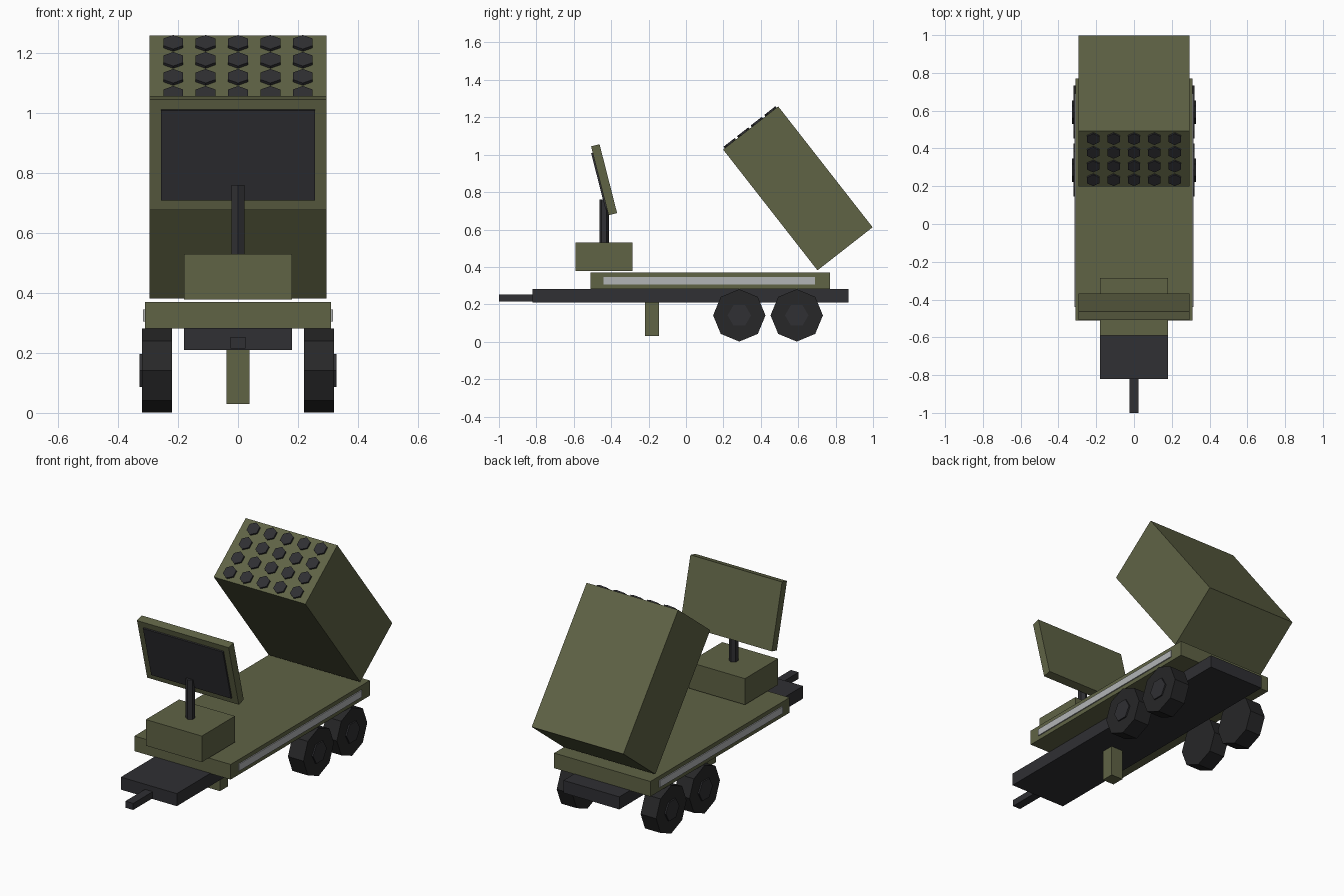
import bpy, math
from mathutils import Matrix, Vector

if "Cube" in bpy.data.objects:
    bpy.data.objects.remove(bpy.data.objects["Cube"])


def material(name, rgb):
    m = bpy.data.materials.new(name)
    m.diffuse_color = (*rgb, 1)
    m.use_nodes = True
    m.node_tree.nodes["Principled BSDF"].inputs["Base Color"].default_value = m.diffuse_color
    return m


OLIVE = material("olive", (0.115, 0.125, 0.06))
DARK = material("dark_metal", (0.029, 0.029, 0.033))
RUBBER = material("rubber", (0.02, 0.02, 0.021))
STRIP = material("light_grey", (0.45, 0.46, 0.47))


def make(name, verts, faces, mat, matrix=Matrix()):
    me = bpy.data.meshes.new(name)
    me.from_pydata([Vector(v) for v in verts], [], faces)
    me.materials.append(mat)
    ob = bpy.data.objects.new(name, me)
    ob.matrix_world = matrix
    bpy.context.collection.objects.link(ob)
    return ob


def box(name, x, y, z, mat, matrix=Matrix()):
    """Box from (min, max) ranges."""
    verts = [(a, b, c) for a in x for b in y for c in z]
    faces = [(0, 1, 3, 2), (4, 6, 7, 5), (0, 4, 5, 1),
             (2, 3, 7, 6), (0, 2, 6, 4), (1, 5, 7, 3)]
    return make(name, verts, faces, mat, matrix)


def prism(name, n, r, z0, z1, mat, matrix=Matrix()):
    """n-sided prism along local z, with a corner on local +y."""
    verts = [(r * math.sin(2 * math.pi * i / n), r * math.cos(2 * math.pi * i / n), z)
             for z in (z0, z1) for i in range(n)]
    faces = [tuple(range(n)), tuple(range(2 * n - 1, n - 1, -1))]
    faces += [(i, i + n, (i + 1) % n + n, (i + 1) % n) for i in range(n)]
    return make(name, verts, faces, mat, matrix)


def tilted(y, z, degrees):
    return Matrix.Translation((0, y, z)) @ Matrix.Rotation(math.radians(degrees), 4, 'X')


# Trailer frame, deck and support
box("chassis", (-0.18, 0.18), (-0.82, 0.87), (0.21, 0.283), DARK)
box("tow_bar", (-0.025, 0.025), (-1.0, -0.82), (0.215, 0.253), DARK)
box("deck", (-0.31, 0.31), (-0.51, 0.77), (0.281, 0.369), OLIVE)
box("support_leg", (-0.038, 0.038), (-0.22, -0.145), (0.03, 0.21), OLIVE)

# Side strips and wheels
for side, s in (("left", -1), ("right", 1)):
    box(f"side_strip_{side}", sorted((s * 0.305, s * 0.316)), (-0.44, 0.69), (0.305, 0.345), STRIP)
    for axle, y in (("front", 0.285), ("rear", 0.592)):
        m = Matrix.Translation((0, y, 0.141)) @ Matrix.Rotation(s * math.pi / 2, 4, 'Y')
        prism(f"tyre_{axle}_{side}", 8, 0.14, 0.22, 0.32, RUBBER, m)
        prism(f"hub_{axle}_{side}", 6, 0.063, 0.30, 0.328, DARK, m)

# Radar: base box, mast and tilted panel
box("radar_base", (-0.18, 0.18), (-0.59, -0.285), (0.378, 0.53), OLIVE)
prism("radar_mast", 6, 0.025, 0.53, 0.76, DARK, Matrix.Translation((0, -0.438, 0)))
panel = tilted(-0.438, 0.866, 14.3)
box("radar_panel", (-0.295, 0.295), (-0.0235, 0.0235), (-0.19, 0.19), OLIVE, panel)
box("radar_face", (-0.257, 0.257), (-0.032, -0.02), (-0.155, 0.155), DARK, panel)

# Launcher box with its grid of tube caps
launcher = tilted(0.598, 0.82, 38)
box("launcher_box", (-0.295, 0.295), (-0.187, 0.187), (-0.41, 0.41), OLIVE, launcher)
for row in range(4):
    for col in range(5):
        offset = Matrix.Translation(((col - 2) * 0.108, (row - 1.5) * 0.092, 0))
        prism(f"tube_cap_{row}_{col}", 6, 0.038, 0.40, 0.42, DARK, launcher @ offset)
